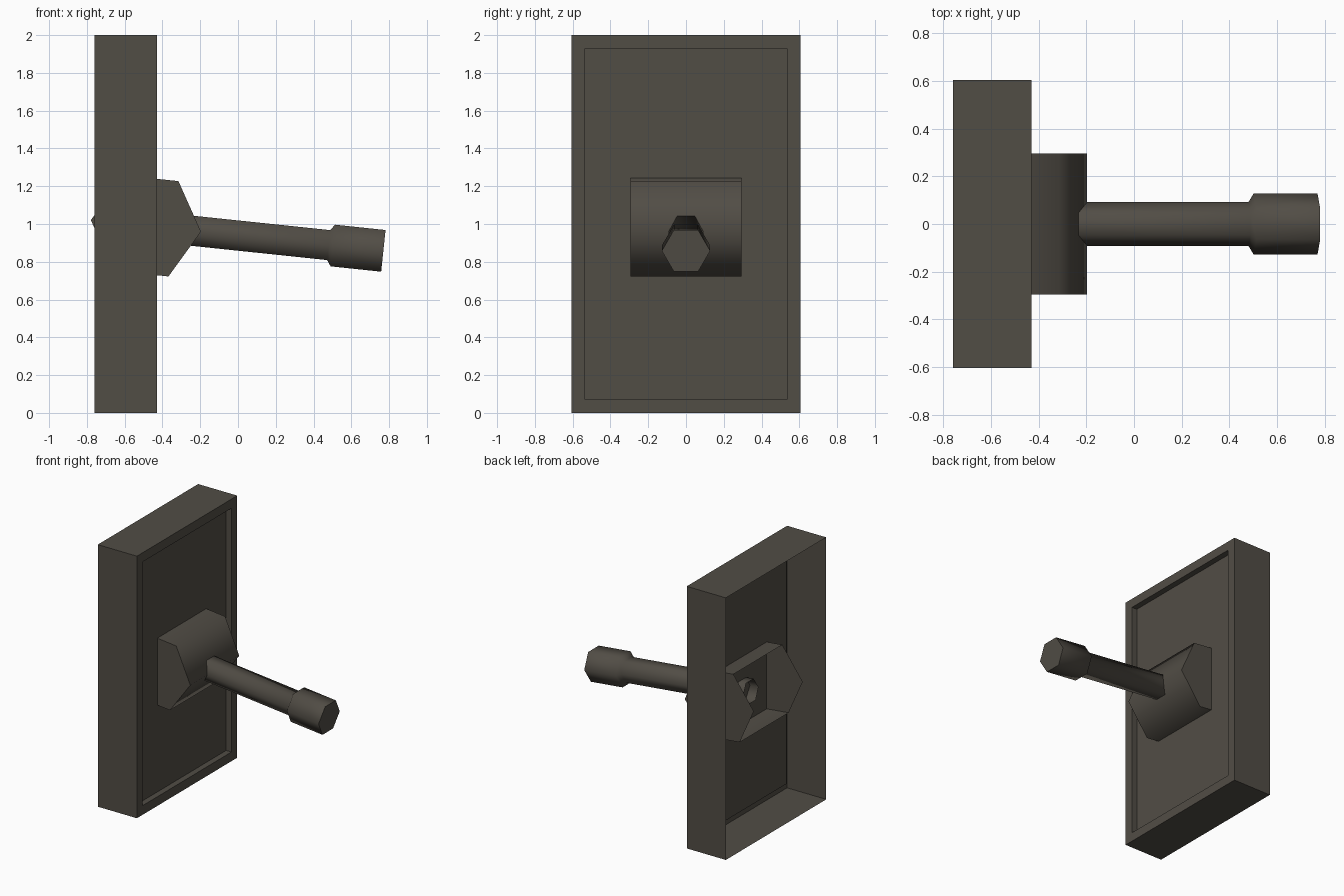
import bpy, bmesh, math
from mathutils import Vector

if "Cube" in bpy.data.objects:
    bpy.data.objects.remove(bpy.data.objects["Cube"])

TILT = math.radians(6)
PIVOT = Vector((-0.4875, 0, 0.99))

mat = bpy.data.materials.new("dark warm grey")
mat.diffuse_color = (0.083, 0.074, 0.060, 1)
mat.use_nodes = True
mat.node_tree.nodes["Principled BSDF"].inputs["Base Color"].default_value = mat.diffuse_color


def make_object(name, bm, smooth=None):
    bmesh.ops.recalc_face_normals(bm, faces=bm.faces[:])
    me = bpy.data.meshes.new(name)
    bm.to_mesh(me)
    bm.free()
    me.materials.append(mat)
    ob = bpy.data.objects.new(name, me)
    bpy.context.collection.objects.link(ob)
    if smooth is not None:
        bpy.context.view_layer.objects.active = ob
        ob.select_set(True)
        bpy.ops.object.shade_smooth_by_angle(angle=math.radians(smooth))
        ob.select_set(False)
    return ob


def skin(bm, rings):
    # quads between successive closed rings
    for a, b in zip(rings, rings[1:]):
        n = len(a)
        for i in range(n):
            j = (i + 1) % n
            bm.faces.new((a[i], a[j], b[j], b[i]))


# wall plate: thin shell open at the back, with a sunken front panel
bm = bmesh.new()


def rect(x, margin):
    y, z0, z1 = 0.605 - margin, margin, 2 - margin
    return [bm.verts.new((x, sy * y, z)) for sy, z in
            ((-1, z0), (1, z0), (1, z1), (-1, z1))]


rings = [rect(-0.76, 0), rect(-0.43, 0), rect(-0.43, 0.07), rect(-0.475, 0.07)]
skin(bm, rings)
bm.faces.new(rings[-1])
make_object("wall_plate", bm)

# toggle base: tilted hexagonal barrel, its two rear sides left open
bm = bmesh.new()
ends = []
for y in (-0.295, 0.295):
    ends.append([bm.verts.new(PIVOT + Vector((0.293 * math.cos(a), y, 0.293 * math.sin(a))))
                 for a in (math.radians(60 * k) - TILT for k in range(6))])
for i in (0, 1, 4, 5):
    j = (i + 1) % 6
    bm.faces.new((ends[0][i], ends[0][j], ends[1][j], ends[1][i]))
for e in ends:
    bm.faces.new(e)
make_object("toggle_base", bm, 65)

# lever: six-sided rod with a thicker grip, open at the hidden inner end
bm = bmesh.new()
axis = Vector((math.cos(TILT), 0, -math.sin(TILT)))
up = Vector((math.sin(TILT), 0, math.cos(TILT)))
side = Vector((0, 1, 0))
rings = []
for t, r in ((-0.06, 0.092), (0.973, 0.092), (0.995, 0.128), (1.264, 0.128)):
    c = PIVOT + axis * t
    rings.append([bm.verts.new(c + (side * math.cos(a) + up * math.sin(a)) * r)
                  for a in (math.radians(60 * k) for k in range(6))])
skin(bm, rings)
bm.faces.new(rings[-1])
make_object("toggle_lever", bm, 65)
